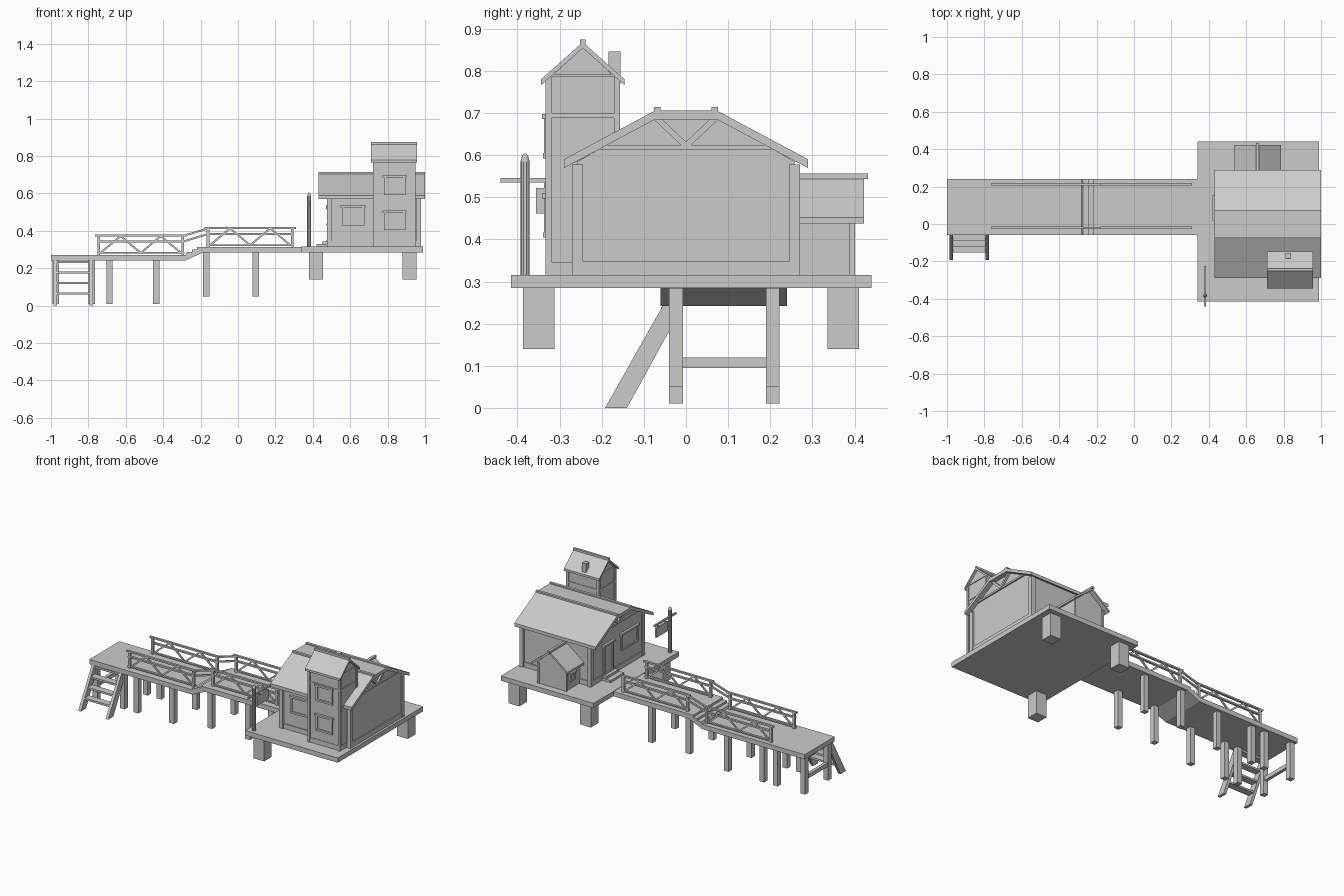
import bpy
import bmesh
from mathutils import Vector

cube = bpy.data.objects.get("Cube")
if cube:
    bpy.data.objects.remove(cube, do_unlink=True)

grey = bpy.data.materials.new("plain_grey")
grey.use_nodes = True
shade = (0.6, 0.6, 0.6, 1)
grey.diffuse_color = shade
grey.node_tree.nodes["Principled BSDF"].inputs["Base Color"].default_value = shade


def finish(name, bm):
    """Turn a bmesh into a named, flat-shaded object."""
    bmesh.ops.recalc_face_normals(bm, faces=bm.faces)
    mesh = bpy.data.meshes.new(name)
    bm.to_mesh(mesh)
    bm.free()
    mesh.materials.append(grey)
    obj = bpy.data.objects.new(name, mesh)
    bpy.context.scene.collection.objects.link(obj)
    return obj


def prism(name, profile, axis, start, end):
    """Extrude a profile of (horizontal, z) points along x or y."""
    bm = bmesh.new()

    def place(h, z, along):
        return (along, h, z) if axis == "x" else (h, along, z)

    face = bm.faces.new([bm.verts.new(place(h, z, start)) for h, z in profile])
    grown = bmesh.ops.extrude_face_region(bm, geom=[face])["geom"]
    moved = [v for v in grown if isinstance(v, bmesh.types.BMVert)]
    bmesh.ops.translate(bm, verts=moved, vec=place(0, 0, end - start))
    return finish(name, bm)


def box(name, xs, ys, zs):
    (bottom, top), (left, right) = zs, xs
    outline = [(left, bottom), (right, bottom), (right, top), (left, top)]
    return prism(name, outline, "y", *ys)


def post(name, x, y, zs, width, depth=None):
    half, deep = width / 2, (depth or width) / 2
    return box(name, (x - half, x + half), (y - deep, y + deep), zs)


def beam(name, start, end, width, height):
    """Straight bar between two points; height is its size in the upright plane."""
    start, end = Vector(start), Vector(end)
    along = (end - start).normalized()
    side = along.cross(Vector((0, 0, 1))).normalized() * width / 2
    up = side.cross(along).normalized() * height / 2
    bm = bmesh.new()
    for sign in (-1, 1):
        for point in (start, end):
            for other in (-1, 1):
                bm.verts.new(point + side * sign + up * other)
    bmesh.ops.convex_hull(bm, input=bm.verts)
    return finish(name, bm)


def mirrored(centre, half_outline):
    """Symmetric outline from its positive half, listed bottom to top."""
    right = [(centre + h, z) for h, z in half_outline]
    left = [(centre - h, z) for h, z in reversed(half_outline) if h > 0]
    return right + left


def roof(name, centre, half_outline, thickness, axis, start, end):
    outer = mirrored(centre, half_outline)
    inner = [(h, z - thickness) for h, z in reversed(outer)]
    return prism(name, outer + inner, axis, start, end)


def window(name, axis, wall, outward, across, z, width, height):
    """Framed window on a wall facing along the named axis."""
    bar = 0.012

    def part(label, a, b, low, high, depth):
        span = tuple(sorted((wall, wall + outward * depth)))
        xs, ys = (span, (a, b)) if axis == "x" else ((a, b), span)
        box(f"{name}_{label}", xs, ys, (low, high))

    left, right = across - width / 2, across + width / 2
    low, high = z - height / 2, z + height / 2
    part("pane", left, right, low, high, 0.004)
    part("left_jamb", left, left + bar, low, high, 0.01)
    part("right_jamb", right - bar, right, low, high, 0.01)
    part("sill", left, right, low, low + bar, 0.012)
    part("lintel", left - 0.006, right + 0.006, high - bar, high, 0.015)


# Pier: low deck, steps and high deck
pier = (-0.06, 0.24)
low_top, high_top, slab = 0.272, 0.313, 0.03
box("low_deck", (-1, -0.28), pier, (low_top - slab, low_top))
box("high_deck", (-0.19, 0.34), pier, (high_top - slab, high_top))
steps = [(-0.28, low_top - slab), (-0.19, high_top - slab), (-0.19, high_top)]
for i in range(3):
    height = high_top - i * 0.0137
    steps += [(-0.19 - 0.028 * i, height), (-0.19 - 0.028 * (i + 1), height)]
steps.append((-0.28, low_top))
prism("pier_steps", steps, "y", *pier)

# Pier legs in pairs
for x, bottom, top in [(-0.974, 0.01, 0.25), (-0.782, 0.01, 0.25), (-0.687, 0.01, 0.25),
                       (-0.437, 0.01, 0.25), (-0.17, 0.05, 0.29), (0.095, 0.05, 0.29)]:
    for y in (-0.024, 0.206):
        post("pier_leg", x, y, (bottom, top), 0.033)
box("end_cross_beam", (-0.985, -0.965), (-0.01, 0.19), (0.095, 0.12))

# Ladder at the low end
for x in (-0.977, -0.785):
    stringer = [(-0.192, 0), (-0.14, 0), (0, 0.255), (-0.048, 0.255)]
    prism("ladder_stringer", stringer, "x", x - 0.009, x + 0.009)
for i in range(4):
    z = 0.065 + i * 0.056
    y = -0.166 + z * 0.55
    box("ladder_tread", (-0.97, -0.79), (y - 0.022, y + 0.022), (z - 0.006, z + 0.006))

# Railings with zigzag braces on both sides of the pier
for y in (-0.02, 0.212):
    for start, base in ((-0.755, low_top), (-0.17, high_top)):
        end = start + 0.47
        for x in (start + 0.01, end - 0.01):
            post("railing_post", x, y, (base, base + 0.1), 0.015)
        for name, height, reach, thick in (("top", 0.103, 0.01, 0.01), ("middle", 0.07, 0, 0.01),
                                           ("bottom", 0.01, 0, 0.008)):
            beam(f"railing_{name}_bar", (start - reach, y, base + height),
                 (end + reach, y, base + height), 0.014, thick)
        for i in range(4):
            x = start + 0.02 + i * 0.1075
            rise = (0.01, 0.1) if i % 2 == 0 else (0.1, 0.01)
            beam("railing_brace", (x, y, base + rise[0]), (x + 0.1075, y, base + rise[1]),
                 0.008, 0.01)
    for height in (0.07, 0.1):
        beam("sloping_rail", (-0.295, y, low_top + height), (-0.16, y, high_top + height),
             0.01, 0.01)

# House platform on three stout legs
floor = 0.315
box("house_platform", (0.34, 0.99), (-0.415, 0.44), (floor - slab, floor))
for x, y in ((0.417, -0.35), (0.417, 0.373), (0.918, 0.373)):
    post("platform_leg", x, y, (0.14, floor - slab), 0.075)

# Main house walls, corner posts and trim
wall_left, wall_right, wall_half = 0.485, 0.97, 0.258
prism("house_walls", mirrored(0, [(wall_half, floor), (wall_half, 0.585), (0.07, 0.69)]),
      "x", wall_left, wall_right)
for y in (-wall_half, wall_half):
    for x in (wall_left + 0.005, wall_right - 0.005):
        post("house_corner_post", x, y, (floor, 0.578), 0.026)
    box("side_base_trim", (wall_left, wall_right), (y - 0.006, y + 0.006), (floor, 0.345))
for x, outward in ((wall_left, -1), (wall_right, 1)):
    box("gable_base_trim", (x - 0.006, x + 0.006), (-wall_half, wall_half), (floor, 0.347))
    box("gable_tie_beam", (x - 0.009, x + 0.009), (-0.205, 0.205), (0.613, 0.624))
    for side in (-1, 1):
        beam("gable_brace", (x + outward * 0.005, 0, 0.622),
             (x + outward * 0.005, side * 0.072, 0.69), 0.014, 0.014)

# Main roof with a flat crown and two ridge rails
roof("house_roof", 0, [(0.29, 0.59), (0.073, 0.706)], 0.021, "x", 0.43, 1)
for y in (-0.068, 0.068):
    box("ridge_rail", (0.43, 1), (y - 0.008, y + 0.008), (0.7, 0.714))

# Tower at the front with posts, bands and its own roof
tower_y, tower_x = -0.245, 0.835
prism("tower_walls", mirrored(tower_y, [(0.082, floor), (0.082, 0.78), (0, 0.855)]),
      "x", 0.726, 0.944)
for x in (0.728, 0.942):
    for side in (-1, 1):
        post("tower_corner_post", x, tower_y + side * 0.081, (floor, 0.785), 0.015)
for low, high in ((floor, 0.345), (0.688, 0.7), (0.785, 0.793)):
    half = 0.085 if high < 0.75 else 0.075
    box("tower_band", (0.722, 0.948), (tower_y - half, tower_y + half), (low, high))
roof("tower_roof", tower_y, [(0.099, 0.78), (0, 0.868)], 0.014, "x", 0.71, 0.957)
post("tower_ridge_cap", (0.71 + 0.957) / 2, tower_y, (0.86, 0.875), 0.247, 0.014)
post("chimney", 0.824, -0.17, (0.77, 0.846), 0.029)

# Windows
window("tower_upper_window", "y", tower_y - 0.082, -1, tower_x + 0.002, 0.645, 0.115, 0.105)
window("tower_lower_window", "y", tower_y - 0.082, -1, tower_x + 0.002, 0.457, 0.115, 0.105)
window("front_window", "y", -wall_half, -1, 0.615, 0.483, 0.12, 0.11)
window("pier_side_window", "x", wall_left, -1, -0.12, 0.483, 0.17, 0.11)

# Door facing the pier, with two steps
window("door", "x", wall_left, -1, 0.09, 0.435, 0.1, 0.19)
box("door_lower_step", (0.42, wall_left), (0.02, 0.155), (floor, 0.329))
box("door_upper_step", (0.452, wall_left), (0.03, 0.145), (floor, 0.344))

# Shed on the back wall
shed_x = 0.661
prism("shed_walls", mirrored(shed_x, [(0.098, floor), (0.098, 0.455), (0, 0.54)]),
      "y", 0.25, 0.396)
for side in (-1, 1):
    post("shed_corner_post", shed_x + side * 0.096, 0.394, (floor, 0.45), 0.014)
roof("shed_roof", shed_x, [(0.126, 0.452), (0, 0.55)], 0.014, "y", 0.255, 0.423)
box("shed_ridge_cap", (shed_x - 0.008, shed_x + 0.008), (0.255, 0.432), (0.543, 0.556))
window("shed_window", "x", shed_x - 0.098, -1, 0.34, 0.392, 0.055, 0.055)

# Signpost with a crossbar and a hanging board
sign_x, sign_y = 0.38, -0.382
bm = bmesh.new()
rings = [(0.011, floor), (0.011, 0.585), (0.007, 0.598), (0.002, 0.604)]
for (wide, low), (narrow, high) in zip(rings, rings[1:]):
    made = bmesh.ops.create_cone(bm, cap_ends=True, segments=10, radius1=wide,
                                 radius2=narrow, depth=high - low)
    bmesh.ops.translate(bm, verts=made["verts"], vec=(sign_x, sign_y, (low + high) / 2))
finish("signpost", bm)
beam("sign_crossbar", (sign_x, -0.44, 0.54), (sign_x, -0.225, 0.54), 0.01, 0.011)
box("sign_board", (sign_x - 0.005, sign_x + 0.005), (-0.356, -0.24), (0.461, 0.522))
for y in (-0.335, -0.26):
    post("sign_hanger", sign_x, y, (0.52, 0.538), 0.005)
